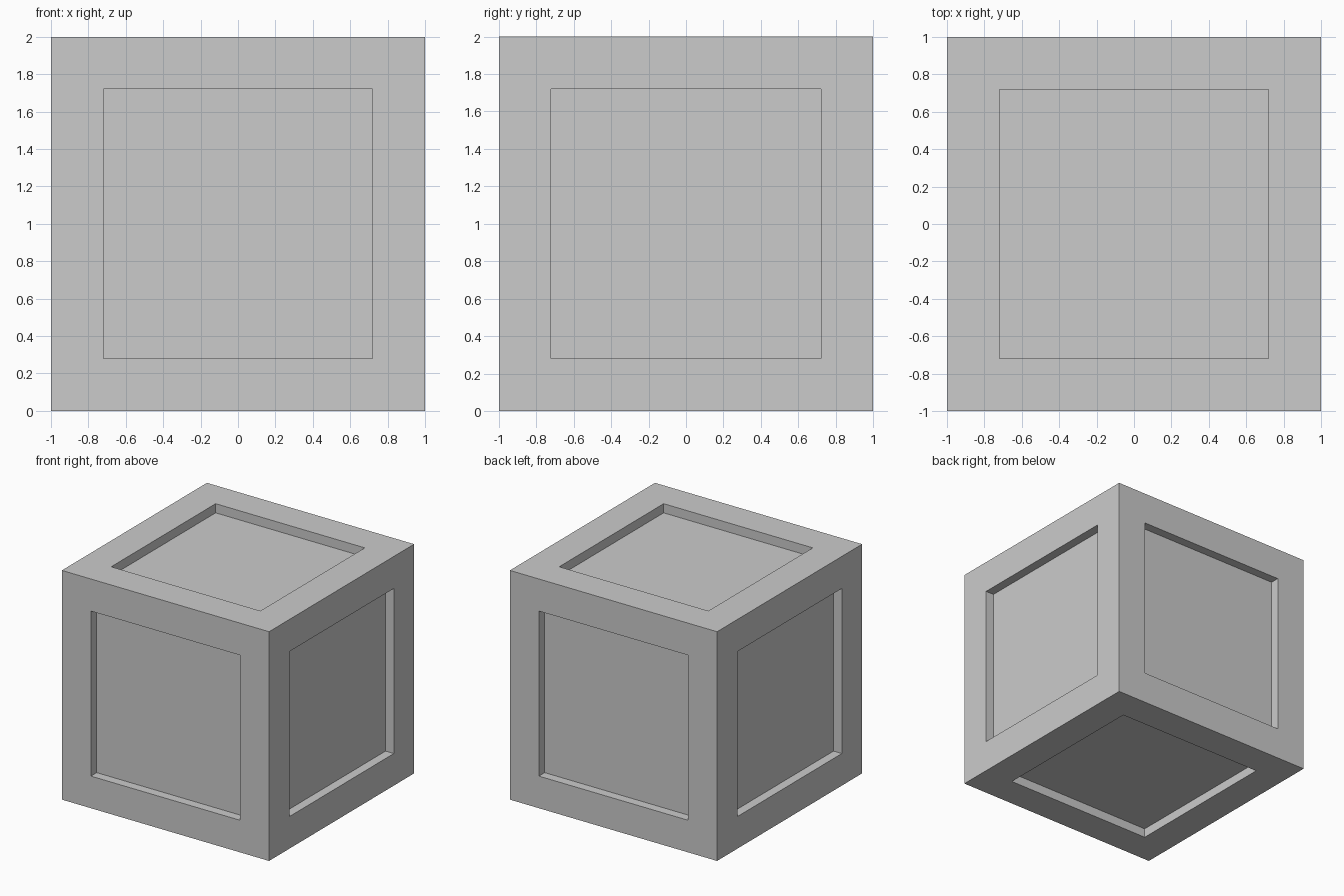
import bpy, bmesh
from mathutils import Matrix

if "Cube" in bpy.data.objects:
    bpy.data.objects.remove(bpy.data.objects["Cube"])

SIZE, BORDER, DEPTH = 2.0, 0.28, 0.08

# Crate body: cube standing on the ground
bm = bmesh.new()
bmesh.ops.create_cube(bm, size=SIZE, matrix=Matrix.Translation((0, 0, SIZE / 2)))
bm.normal_update()

# Recessed square panel on each of the six sides
panels = list(bm.faces)
bmesh.ops.inset_individual(bm, faces=panels, thickness=BORDER, depth=0,
                           use_even_offset=True)
floors = bmesh.ops.extrude_discrete_faces(bm, faces=panels)["faces"]
for f in floors:
    f.normal_update()
    bmesh.ops.translate(bm, verts=f.verts, vec=f.normal * -DEPTH)
bm.normal_update()

mesh = bpy.data.meshes.new("crate")
bm.to_mesh(mesh)
bm.free()
crate = bpy.data.objects.new("crate", mesh)
bpy.context.collection.objects.link(crate)
